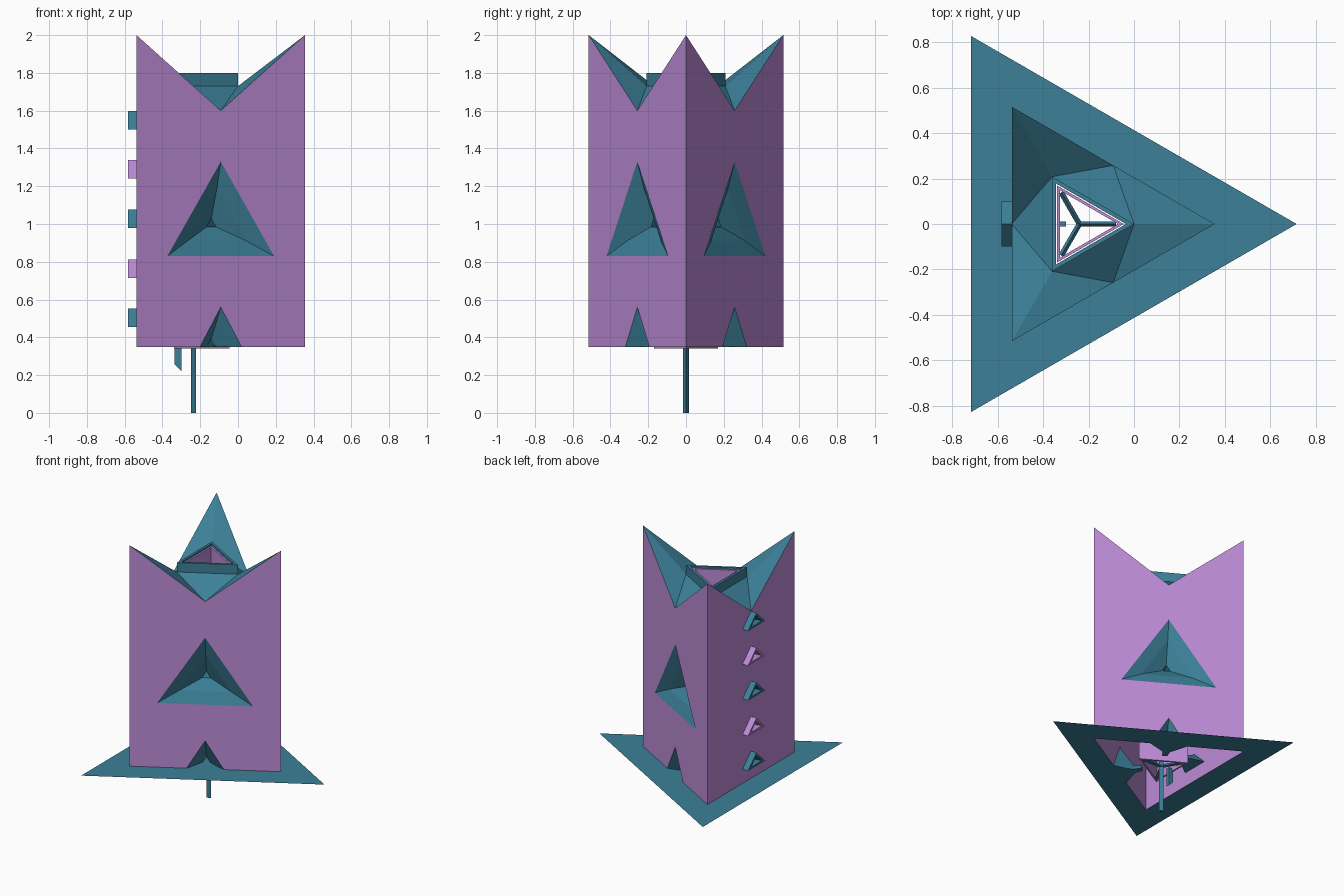
import bpy, bmesh, math
from mathutils import Vector

if "Cube" in bpy.data.objects:
    bpy.data.objects.remove(bpy.data.objects["Cube"])

CX = -0.24               # tower axis
R_BODY, IN = 0.595, 0.2975
Z0 = 0.35                # bottom of the walls


def mat(name, col):
    m = bpy.data.materials.new(name)
    m.diffuse_color = (*col, 1)
    m.use_nodes = True
    m.node_tree.nodes["Principled BSDF"].inputs["Base Color"].default_value = m.diffuse_color
    return m


TEAL = mat("teal", (0.045, 0.215, 0.315))
PURPLE = mat("purple", (0.51, 0.26, 0.68))


def finish(name, bm, material, toward=None, recalc=True):
    if recalc:
        bmesh.ops.recalc_face_normals(bm, faces=bm.faces[:])
    if toward is not None:
        for f in bm.faces:
            f.normal_update()
            if f.normal.dot(toward) < 0:
                f.normal_flip()
    me = bpy.data.meshes.new(name)
    bm.to_mesh(me)
    bm.free()
    ob = bpy.data.objects.new(name, me)
    me.materials.append(material)
    bpy.context.collection.objects.link(ob)
    return ob


def tri(r, z, cx=CX, cy=0.0):
    """Horizontal triangle pointing to +x."""
    return [Vector((cx + r * math.cos(a), cy + r * math.sin(a), z))
            for a in (0, 2 * math.pi / 3, 4 * math.pi / 3)]


def on_wall(deg, u, z, d=0.0):
    """Point on a wall: u sideways, z height, d depth inwards."""
    a = math.radians(deg)
    n, t = Vector((math.cos(a), math.sin(a), 0)), Vector((-math.sin(a), math.cos(a), 0))
    p = Vector((CX, 0, 0)) + n * (IN - d) + t * u
    p.z = z
    return p


def wall_tri(deg, hw, lo, hi, d=0.0):
    return [on_wall(deg, -hw, lo, d), on_wall(deg, hw, lo, d), on_wall(deg, 0, hi, d)]


def loft(name, rings, material, cap_start=False, cap_end=False, loop=False):
    """Skin a row of closed rings."""
    bm = bmesh.new()
    vs = [[bm.verts.new(p) for p in r] for r in rings]
    pairs = list(zip(vs, vs[1:])) + ([(vs[-1], vs[0])] if loop else [])
    for a, b in pairs:
        for i in range(len(a)):
            j = (i + 1) % len(a)
            bm.faces.new((a[i], a[j], b[j], b[i]))
    if cap_start:
        bm.faces.new(vs[0])
    if cap_end:
        bm.faces.new(vs[-1])
    return finish(name, bm, material)


def sheet(name, outlines, material, toward):
    """Flat sheet with holes."""
    bm = bmesh.new()
    edges = []
    for pts in outlines:
        vs = [bm.verts.new(p) for p in pts]
        edges += [bm.edges.new((vs[i], vs[(i + 1) % len(vs)])) for i in range(len(vs))]
    bmesh.ops.triangle_fill(bm, use_beauty=True, use_dissolve=False, edges=edges, normal=toward)
    return finish(name, bm, material, toward, recalc=False)


# base plate: thin triangle with the tower footprint cut out
sheet("base_plate", [tri(0.955, Z0), tri(R_BODY, Z0)], TEAL, Vector((0, 0, 1)))

# walls with V-shaped top edge
H = R_BODY * math.sqrt(3) / 2
PEGS = [0.455, 0.715, 0.98, 1.24, 1.50]
for side, deg in (("front", -60), ("rear", 60), ("back", 180)):
    a = math.radians(deg)
    outline = [on_wall(deg, -H, Z0)]
    if side != "back":     # doorway notch
        outline += [on_wall(deg, -0.127, Z0), on_wall(deg, 0, 0.56), on_wall(deg, 0.127, Z0)]
    outline += [on_wall(deg, H, Z0), on_wall(deg, H, 2), on_wall(deg, 0, 1.6), on_wall(deg, -H, 2)]
    if side == "back":
        holes = [wall_tri(deg, 0.1, z, z + 0.098) for z in PEGS]
    else:
        holes = [wall_tri(deg, 0.326, 0.83, 1.33)]
    sheet(side + "_wall", [outline] + holes, PURPLE, Vector((math.cos(a), math.sin(a), 0)))

    if side != "back":
        # stepped funnel window and doorway
        loft(side + "_window", [
            wall_tri(deg, 0.326, 0.83, 1.33, 0),
            wall_tri(deg, 0.18, 0.91, 1.19, 0.04),
            wall_tri(deg, 0.028, 0.985, 1.03, 0.1),
            wall_tri(deg, 0.018, 0.99, 1.02, 0.18)], TEAL)
        loft(side + "_doorway", [
            wall_tri(deg, 0.127, Z0, 0.56, 0),
            wall_tri(deg, 0.075, Z0, 0.475, 0.05),
            wall_tri(deg, 0.026, Z0 + 0.003, 0.395, 0.1),
            wall_tri(deg, 0.018, Z0 + 0.005, 0.385, 0.16)], TEAL)

# hollow triangular pegs on the back wall, alternating colours
for i, z in enumerate(PEGS):
    loft("back_peg_%d" % (i + 1), [
        wall_tri(180, 0.02, z + 0.025, z + 0.045, 0.13),
        wall_tri(180, 0.1, z, z + 0.098, 0.0),
        wall_tri(180, 0.1, z, z + 0.098, -0.045),
        wall_tri(180, 0.065, z + 0.014, z + 0.076, -0.045),
        wall_tri(180, 0.055, z + 0.016, z + 0.07, 0.0),
        wall_tri(180, 0.012, z + 0.028, z + 0.04, 0.12)], PURPLE if i % 2 else TEAL, loop=True)

# folded crown roof between the wall tops and the central shaft
bm = bmesh.new()
corner = [bm.verts.new(p) for p in tri(R_BODY, 2)]
inner = [bm.verts.new(p) for p in tri(0.24, 1.73)]
valley = [bm.verts.new(on_wall(d, 0, 1.6)) for d in (60, 180, 300)]
for i in range(3):
    j = (i + 1) % 3
    bm.faces.new((corner[i], valley[i], inner[i]))
    bm.faces.new((valley[i], corner[j], inner[j]))
    bm.faces.new((valley[i], inner[j], inner[i]))
finish("crown_roof", bm, TEAL, Vector((0, 0, 1)), recalc=False)

# central shaft: teal collar around a long purple lining
loft("shaft_collar", [tri(0.24, 1.6), tri(0.24, 1.8), tri(0.205, 1.8), tri(0.205, 1.6)], TEAL, loop=True)
loft("shaft_lining", [tri(0.195, 0.34), tri(0.195, 1.79), tri(0.17, 1.79), tri(0.17, 0.34)], PURPLE, loop=True)

# centre pole with three-armed braces inside the shaft
loft("centre_pole", [tri(0.017, 0), tri(0.017, 1.0)], TEAL, True, True)
for n, z in enumerate((0.345, 1.0)):
    for k in range(3):
        a = 2 * math.pi * k / 3
        d, s = Vector((math.cos(a), math.sin(a), 0)), Vector((-math.sin(a), math.cos(a), 0))
        rings = []
        for r, w in ((0.0, 0.012), (0.16, 0.012)):
            c = Vector((CX, 0, z)) + d * r
            rings.append([c - s * w, c + s * w, c + Vector((0, 0, 0.02))])
        loft("brace_%d_%d" % (n, k), rings, TEAL, True, True)

# small slanted fin hanging below the shaft
bm_ring = [[Vector((x, y, z)) for x, z in ((-0.335, 0.36), (-0.335, 0.255), (-0.298, 0.22), (-0.298, 0.36))]
           for y in (-0.012, 0.012)]
loft("hanging_fin", bm_ring, TEAL, True, True)
